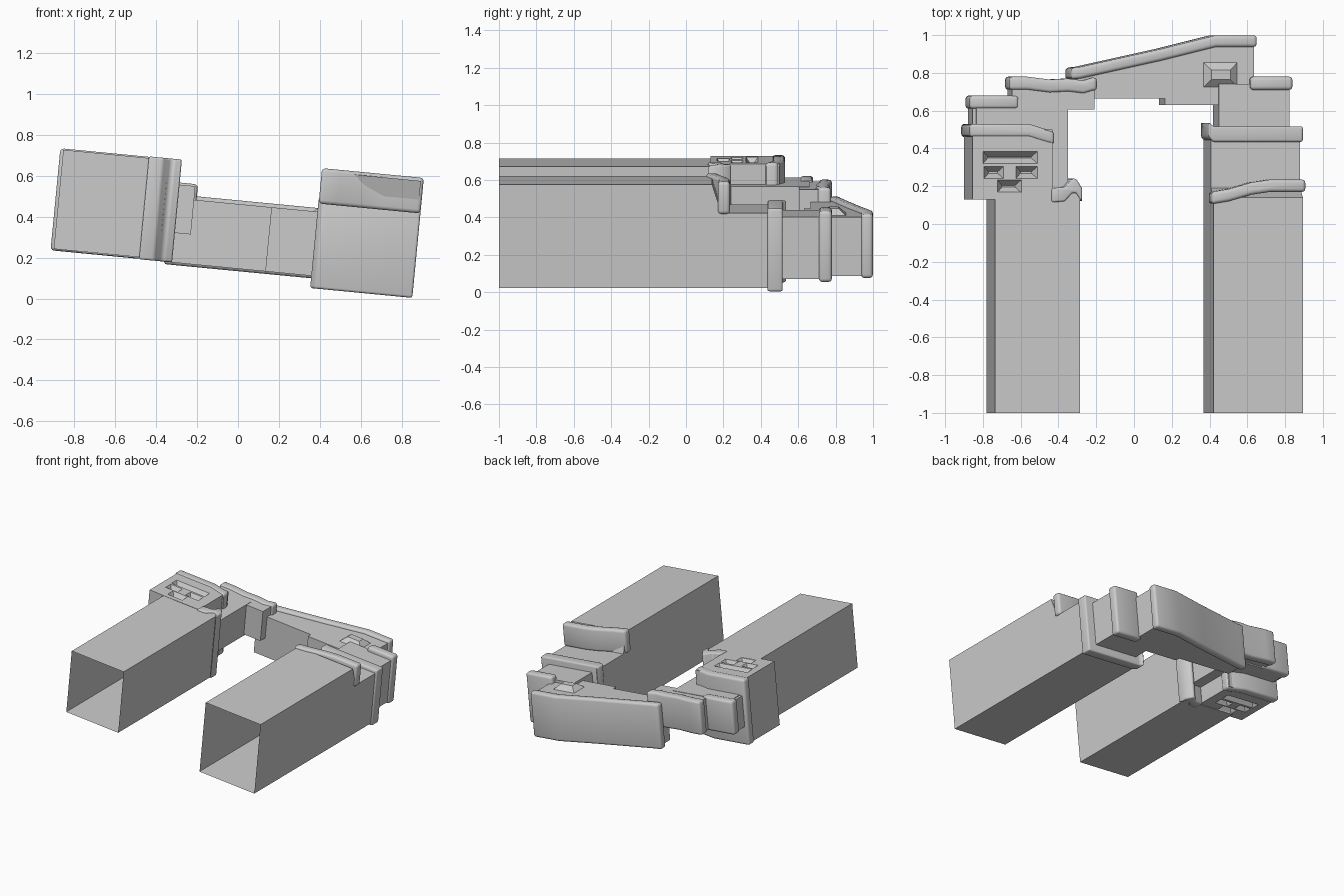
import bpy, bmesh, math
from mathutils import Matrix

cube = bpy.data.objects.get("Cube")
if cube:
    bpy.data.objects.remove(cube, do_unlink=True)

TILT = Matrix.Rotation(math.radians(5.5), 4, 'Y')
grey = bpy.data.materials.new("plain grey")
grey.use_nodes = True
grey.diffuse_color = (0.6, 0.6, 0.6, 1)
grey.node_tree.nodes["Principled BSDF"].inputs["Base Color"].default_value = (0.6, 0.6, 0.6, 1)
parts = []


def finish(name, bm, bevel=0.0):
    """Turn a bmesh into a tilted, optionally rounded object."""
    bmesh.ops.recalc_face_normals(bm, faces=bm.faces)
    if bevel:
        edges = [e for e in bm.edges if len(e.link_faces) == 2
                 and e.calc_face_angle(0) > math.radians(40)]
        bmesh.ops.bevel(bm, geom=edges, offset=bevel, segments=3,
                        affect='EDGES', profile=0.5, clamp_overlap=True)
    bm.transform(TILT)
    mesh = bpy.data.meshes.new(name)
    bm.to_mesh(mesh)
    bm.free()
    mesh.materials.append(grey)
    obj = bpy.data.objects.new(name, mesh)
    bpy.context.collection.objects.link(obj)
    parts.append(obj)
    return obj


def prism(name, outline, low, high, bevel=0.0):
    """Extrude a plan outline (x, y) between two heights."""
    bm = bmesh.new()
    bottom = [bm.verts.new((x, y, low)) for x, y in outline]
    top = [bm.verts.new((x, y, high)) for x, y in outline]
    bm.faces.new(bottom)
    bm.faces.new(top)
    for i in range(len(outline)):
        j = (i + 1) % len(outline)
        bm.faces.new((bottom[i], bottom[j], top[j], top[i]))
    return finish(name, bm, bevel)


def box(name, x0, x1, y0, y1, low, high, bevel=0.0):
    return prism(name, [(x0, y0), (x1, y0), (x1, y1), (x0, y1)], low, high, bevel)


def band(name, path, depth, low, high, bevel=0.018):
    """Rounded lip that follows a wavy plan path."""
    back = [(x, y + depth) for x, y in reversed(path)]
    return prism(name, path + back, low, high, bevel)


def shell(name, rings):
    """Hollow rectangular duct, open at the front, closed at the back."""
    bm = bmesh.new()
    loops = [[bm.verts.new(p) for p in
              ((x0, y, z0), (x1, y, z0), (x1, y, z1), (x0, y, z1))]
             for y, x0, x1, z0, z1 in rings]
    for a, b in zip(loops, loops[1:]):
        for i in range(4):
            j = (i + 1) % 4
            bm.faces.new((a[i], a[j], b[j], b[i]))
    bm.faces.new(loops[-1])
    return finish(name, bm)


def frustum(name, x0, x1, y0, y1, base, tip, inset):
    """Flat-topped pyramid between two heights."""
    bm = bmesh.new()
    rings = []
    for z, d in ((base, 0), (tip, inset)):
        rings.append([bm.verts.new(p) for p in
                      ((x0 + d, y0 + d, z), (x1 - d, y0 + d, z),
                       (x1 - d, y1 - d, z), (x0 + d, y1 - d, z))])
    for ring in rings:
        bm.faces.new(ring)
    for i in range(4):
        j = (i + 1) % 4
        bm.faces.new((rings[0][i], rings[0][j], rings[1][j], rings[1][i]))
    return finish(name, bm)


# Left duct with its stepped rear, and the lips around it
shell("left_duct", [
    (-1, .36, .835, .103, .658), (.14, .36, .835, .103, .658),
    (.19, .36, .835, .103, .505), (.5, .36, .835, .103, .505),
    (.5, .405, .78, .145, .48), (.74, .405, .78, .145, .48)])
band("left_step_lip", [(.348, .105), (.44, .12), (.56, .155), (.66, .17), (.848, .17)],
     .065, .5, .674)
band("left_rear_lip", [(.346, .46), (.37, .435), (.848, .435)], .082, .085, .53)
band("left_outer_lip", [(.57, .71), (.795, .71)], .07, .13, .512)

# Cross bar with slanted back plate and raised boss
prism("cross_bar", [(-.345, .665), (.12, .665), (.12, .63), (.595, .63),
                    (.595, .96), (.38, .96), (-.345, .775)], .145, .46)
band("back_plate", [(-.38, .765), (-.33, .77), (.1, .865), (.39, .937), (.608, .937)],
     .062, .133, .478)
frustum("bar_boss", .32, .51, .72, .86, .455, .495, .045)

# Right duct with the lip on its inner side
shell("right_duct", [(-1, -.80, -.35, .15, .64), (.17, -.80, -.35, .15, .64)])
band("right_inner_lip", [(-.5, .115), (-.43, .12), (-.39, .165), (-.37, .165), (-.338, .115)],
     .075, .145, .65, .015)

# Wide collar, with tapered recesses above and below
collar = box("right_collar", -.92, -.495, .13, .5, .155, .642)
cutters = []
for surface, depth in ((.644, -.045), (.153, .045)):
    base, tip = surface, surface + depth
    cutters += [
        frustum("recess_cutter", -.865, -.575, .32, .385, base, tip, .03),
        frustum("recess_cutter", -.86, -.755, .24, .305, base, tip, .028),
        frustum("recess_cutter", -.69, -.575, .24, .305, base, tip, .028),
        frustum("recess_cutter", -.79, -.66, .165, .235, base, tip, .03)]
for cutter in cutters:
    mod = collar.modifiers.new("recess", 'BOOLEAN')
    mod.operation = 'DIFFERENCE'
    mod.solver = 'EXACT'
    mod.object = cutter
    cutter.hide_render = True
    cutter.hide_viewport = True
    parts.remove(cutter)
band("right_collar_lip", [(-.935, .46), (-.62, .46), (-.54, .435), (-.485, .42)],
     .07, .147, .648)

# Linking blocks between collar and cross bar
box("right_link", -.89, -.403, .15, .66, .28, .53)
box("small_link", -.91, -.68, .5, .66, .29, .525)
band("small_link_lip", [(-.925, .61), (-.665, .61)], .07, .28, .537)
box("middle_link", -.70, -.26, .605, .74, .29, .527)
band("middle_link_lip", [(-.714, .71), (-.62, .71), (-.5, .695), (-.4, .70),
                         (-.32, .69), (-.27, .705), (-.248, .705)], .07, .28, .537)

# Smooth the rounded lips while keeping sharp edges
bpy.ops.object.select_all(action='DESELECT')
for obj in parts:
    obj.select_set(True)
bpy.context.view_layer.objects.active = parts[0]
bpy.ops.object.shade_smooth_by_angle(angle=math.radians(35))
